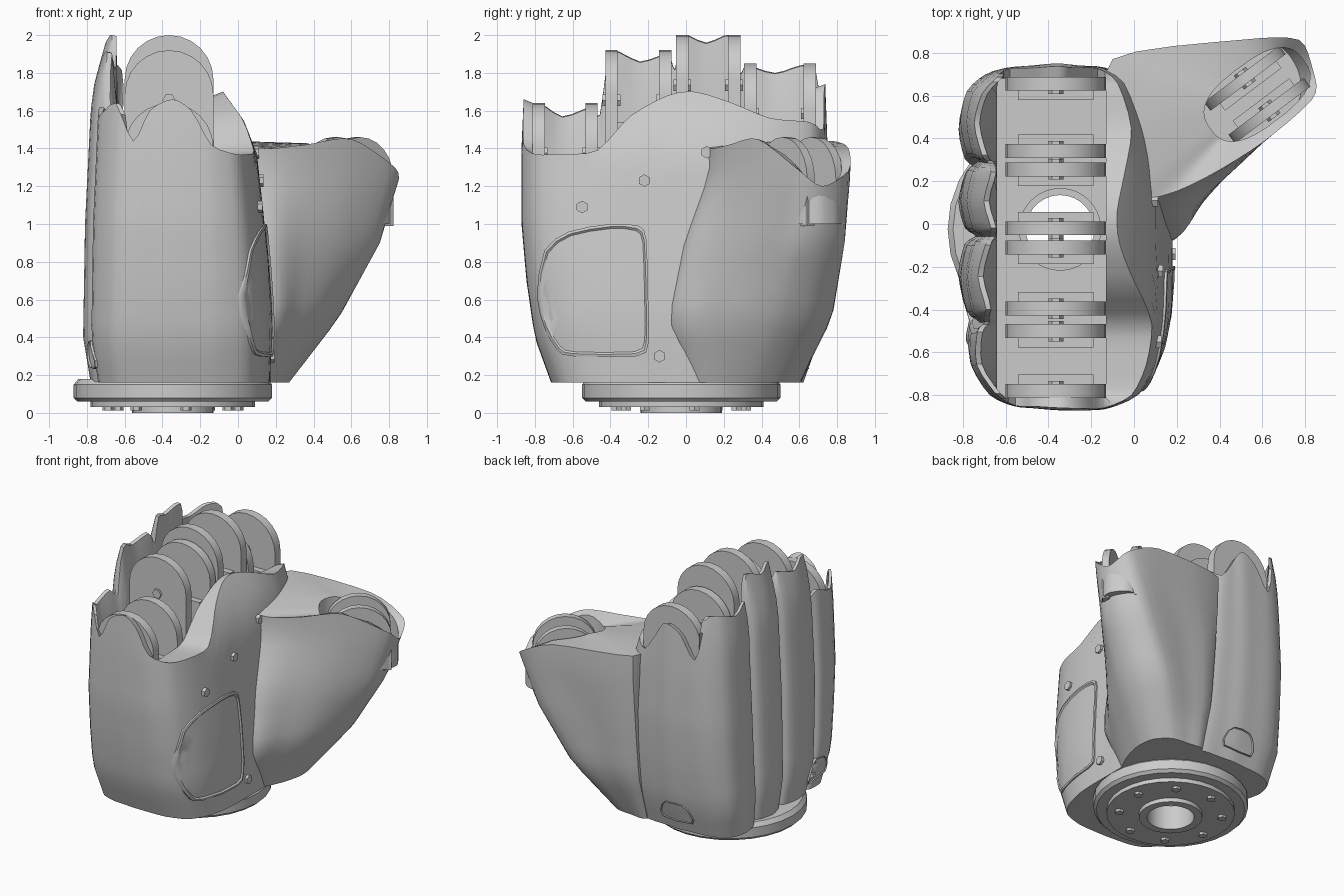
import bpy, bmesh, math
from mathutils import Vector, Matrix
from mathutils.bvhtree import BVHTree

if "Cube" in bpy.data.objects:
    bpy.data.objects.remove(bpy.data.objects["Cube"])

CX, CY = -0.345, -0.025      # wrist axis


def finish(name, bm, angle=35):
    bmesh.ops.recalc_face_normals(bm, faces=bm.faces)
    me = bpy.data.meshes.new(name)
    bm.to_mesh(me)
    bm.free()
    ob = bpy.data.objects.new(name, me)
    bpy.context.collection.objects.link(ob)
    bpy.ops.object.select_all(action='DESELECT')
    ob.select_set(True)
    bpy.context.view_layer.objects.active = ob
    bpy.ops.object.shade_smooth_by_angle(angle=math.radians(angle))
    return ob


def loft(name, rows, cyclic=False, cap_start=False, cap_end=False, angle=35):
    bm = bmesh.new()
    vs = [[bm.verts.new(p) for p in r] for r in rows]
    n = len(rows[0])
    pairs = list(zip(vs, vs[1:])) + ([(vs[-1], vs[0])] if cyclic else [])
    for a, b in pairs:
        for i in range(n):
            j = (i + 1) % n
            bm.faces.new((a[i], a[j], b[j], b[i]))
    if cap_start:
        bm.faces.new(vs[0])
    if cap_end:
        bm.faces.new(vs[-1])
    return finish(name, bm, angle)


def prism(name, pts, depth, mat, angle=30):
    """Extrude an outline symmetrically along local z."""
    rows = [[mat @ Vector((x, y, s * depth / 2)) for x, y in pts] for s in (-1, 1)]
    return loft(name, rows, cap_start=True, cap_end=True, angle=angle)


def lerp(keys, z):
    for (a, va), (b, vb) in zip(keys, keys[1:]):
        if z <= b:
            t = max(0, (z - a) / (b - a))
            return va + (vb - va) * t
    return keys[-1][1]


def spline(pts, k):
    """Closed smooth curve through the points, k steps per span."""
    out, n = [], len(pts)
    for i in range(n):
        p = [Vector(pts[(i + d) % n]) for d in (-1, 0, 1, 2)]
        m1, m2 = (p[2] - p[0]) * 0.4, (p[3] - p[1]) * 0.4
        for s in range(k):
            t = s / k
            out.append(p[1] * (2*t**3 - 3*t*t + 1) + m1 * (t**3 - 2*t*t + t)
                       + p[2] * (3*t*t - 2*t**3) + m2 * (t**3 - t*t))
    return out


def ngon(n, r, rot=0):
    return [(r * math.cos(rot + 2 * math.pi * i / n), r * math.sin(rot + 2 * math.pi * i / n)) for i in range(n)]


# palm shell: x, y, rim height around the hand
palm = [(.17, -.3, 1.57), (.17, -.1, 1.68), (.17, .05, 1.7), (.16, .25, 1.64), (.12, .45, 1.56),
        (.02, .66, 1.54), (-.12, .73, 1.5), (-.25, .74, 1.68), (-.36, .75, 1.74), (-.48, .74, 1.68),
        (-.6, .73, 1.52), (-.7, .7, 1.82), (-.79, .62, 1.84), (-.82, .48, 1.8), (-.79, .33, 1.84),
        (-.74, .29, 1.8), (-.79, .25, 2.0), (-.82, .11, 1.96), (-.79, -.02, 2.0), (-.74, -.06, 1.82),
        (-.79, -.1, 1.9), (-.82, -.25, 1.86), (-.79, -.41, 1.91), (-.73, -.46, 1.58), (-.77, -.51, 1.62),
        (-.77, -.66, 1.57), (-.68, -.8, 1.64), (-.57, -.85, 1.44), (-.48, -.86, 1.6), (-.35, -.87, 1.66),
        (-.2, -.87, 1.6), (-.1, -.86, 1.42), (.04, -.8, 1.37), (.12, -.66, 1.37), (.16, -.47, 1.39)]
FRONT = [(.16, .17), (.5, .18), (.8, .16), (1.1, .13), (1.37, .1), (1.55, .03), (1.7, -.08), (2, -.1)]
BACK = [(.16, -.78), (.4, -.82), (1, -.81), (1.6, -.78), (1.75, -.76), (2, -.69)]
WIDTH = [(.16, .82), (.4, .92), (.7, .97), (1, 1), (1.4, 1), (2, .97)]


def skin(p, z):
    k = (lerp(FRONT, z) + .33) / .5 if p.x > -.33 else (lerp(BACK, z) + .33) / -.49
    return Vector((-.33 + (p.x + .33) * k, p.y * lerp(WIDTH, z), z))


def cavity(p, z):
    return Vector((min(max(p.x, -.64), -.13), min(max(p.y, -.81), .68), z))


ring = spline(palm, 3)
for p in ring:
    p.z = min(p.z, 2.0)
rows = [[skin(p, .16 + (p.z - .16) * s / 14) for p in ring] for s in range(15)]
lip = []
for o in rows[-1]:
    q = cavity(o, o.z - .02)
    lip.append(o + Vector((.025, 0, -.005)) if o.x < -.62 else q)
rows.append(lip)
rows.append([cavity(o, o.z - .3) for o in rows[14]])
rows.append([cavity(o, .95) for o in rows[14]])
for z in (.95, .16):
    hole = []
    for o in rows[14]:
        a = math.atan2(o.y - CY, o.x - CX)
        hole.append(Vector((CX + .19 * math.cos(a), CY + .19 * math.sin(a), z)))
    rows.append(hole)
shell = loft("palm_shell", rows, cyclic=True)
bvh = BVHTree.FromPolygons([v.co for v in shell.data.vertices], [p.vertices for p in shell.data.polygons])

# thumb mound: flaring sections from the wrist to the thumb socket
SEC = [(.16, [(-.08, -.05), (.06, -.02), (.16, .06), (.23, .2), (.27, .36), (.25, .5), (.16, .59), (.03, .61), (-.1, .6), (-.1, .3)]),
       (.5, [(-.05, -.1), (.2, -.08), (.31, .08), (.43, .25), (.53, .48), (.5, .66), (.37, .77), (.15, .75), (-.1, .7), (-.08, .3)]),
       (.9, [(-.05, 0), (.18, 0), (.35, .15), (.55, .33), (.74, .55), (.73, .72), (.6, .84), (.25, .8), (-.1, .74), (-.08, .35)]),
       (1.27, [(-.05, .12), (.16, .14), (.36, .23), (.6, .38), (.83, .58), (.86, .72), (.77, .86), (.5, .86), (-.1, .77), (-.08, .45)])]
RIM = [1.42, 1.4, 1.42, 1.45, 1.3, 1.2, 1.28, 1.4, 1.44, 1.44]
curves = [(z, spline([Vector((x, y, 0)) for x, y in s], 4)) for z, s in SEC]
tops = [v.x for v in spline([Vector((z, 0, 0)) for z in RIM], 4)]
rows = []
for s in range(13):
    row = []
    for i, zt in enumerate(tops):
        z = .16 + (zt - .16) * s / 12
        p = lerp([(zk, c[i]) for zk, c in curves], z)
        row.append(Vector((p.x, p.y, z)))
    rows.append(row)
TC, TA = Vector((.575, .605, 0)), math.radians(37)
turn = Matrix.Rotation(TA, 3, 'Z')
mouth = []
for o in rows[-1]:
    d = turn.inverted() @ (Vector((o.x, o.y, 0)) - TC)
    a = math.atan2(d.y / .17, d.x / .28)
    c, s = math.cos(a), math.sin(a)
    q = TC + turn @ Vector((.27 * math.copysign(abs(c) ** .75, c), .15 * math.copysign(abs(s) ** .75, s), 0))
    mouth.append(Vector((q.x, q.y, o.z - .015)))
rows += [mouth, [Vector((p.x, p.y, 1.0)) for p in mouth]]
loft("thumb_mound", rows, cap_start=True, cap_end=True)


# knuckle plates with rounded tops and a hex bolt each
def dome(half, base, top):
    arc = [(half * math.cos(math.pi * i / 12), top - half + half * math.sin(math.pi * i / 12)) for i in range(13)]
    return [(half, base)] + arc + [(-half, base)]


def knuckle(name, cx, cy, turn_z, off, top, half, base, thick):
    m = (Matrix.Translation((cx, cy, 0)) @ Matrix.Rotation(turn_z, 4, 'Z')
         @ Matrix.Rotation(math.pi / 2, 4, 'X'))
    for s in (-1, 1):
        prism(name + "_plate", dome(half, base, top), thick, m @ Matrix.Translation((0, 0, s * off)))
        prism(name + "_bolt", ngon(6, .035), thick + .03,
              m @ Matrix.Translation((0, top - half - .03, s * off)))
        prism(name + "_rib", [(-half * .75, base), (half * .75, base), (half * .75, top - .38), (-half * .75, top - .38)],
              .05, m @ Matrix.Translation((0, 0, s * (off - thick * .8))))


for name, y0, y1, top in (("little", -.78, -.5, 1.64), ("ring", -.395, -.11, 1.92),
                          ("middle", -.02, .255, 2.0), ("index", .34, .655, 1.85)):
    knuckle(name, -.365, (y0 + y1) / 2, 0, (y1 - y0) / 2, top, .235, .94, .065)
knuckle("thumb", TC.x, TC.y, TA, .095, 1.46, .22, .99, .05)


# inset panels and bolts laid onto the shell
def on_skin(side, u, v, off):
    d = {'+x': Vector((1, 0, 0)), '-x': Vector((-1, 0, 0)), '+y': Vector((0, 1, 0))}[side]
    flat = Vector((u, 0, v)) if side == '+y' else Vector((0, u, v))
    hit = bvh.ray_cast(flat + d * 2, -d)[0] or bvh.find_nearest(flat + d)[0]
    return hit + d * off


def panel(name, side, pts):
    pts = [(p.x, p.y) for p in spline([Vector((u, v, 0)) for u, v in pts], 2)]
    cu = sum(p[0] for p in pts) / len(pts)
    cv = sum(p[1] for p in pts) / len(pts)
    rows = [[on_skin(side, cu + (u - cu) * k, cv + (v - cv) * k, off) for u, v in pts]
            for k, off in ((1, -.02), (1, .012), (.96, .014), (.93, .004), (.7, .004), (.45, .004), (.2, .004))]
    loft(name, rows, cap_end=True)


panel("palm_panel", '+x', [(-.79, .62), (-.75, .86), (-.62, .96), (-.4, 1.0), (-.25, .99), (-.21, .92), (-.2, .6),
                           (-.2, .36), (-.26, .3), (-.6, .3), (-.68, .33), (-.75, .45)])
for name, side, c in (("back_window", '-x', -.45), ("side_window", '+y', -.38)):
    panel(name, side, [(c - .12, .24), (c + .12, .24), (c + .12, .32), (c + .07, .38), (c - .07, .38), (c - .12, .32)])
for y, z in ((-.55, 1.09), (-.22, 1.23), (.11, 1.38), (-.14, .3)):
    prism("palm_bolt", ngon(6, .033), .04,
          Matrix.Translation(on_skin('+x', y, z, 0)) @ Matrix.Rotation(math.pi / 2, 4, 'Y'))

# wrist flange
prof = [(.16, 0), (.215, 0), (.215, .03), (.435, .03), (.435, .06), (.505, .06), (.525, .08),
        (.525, .15), (.5, .18), (.16, .18)]
loft("wrist_flange", [[(CX + x, CY + y, z) for x, y in ngon(28, r)] for r, z in prof], cyclic=True)
for x, y in ngon(8, .35, .2):
    prism("flange_bolt", ngon(6, .03), .04, Matrix.Translation((CX + x, CY + y, .032)))
